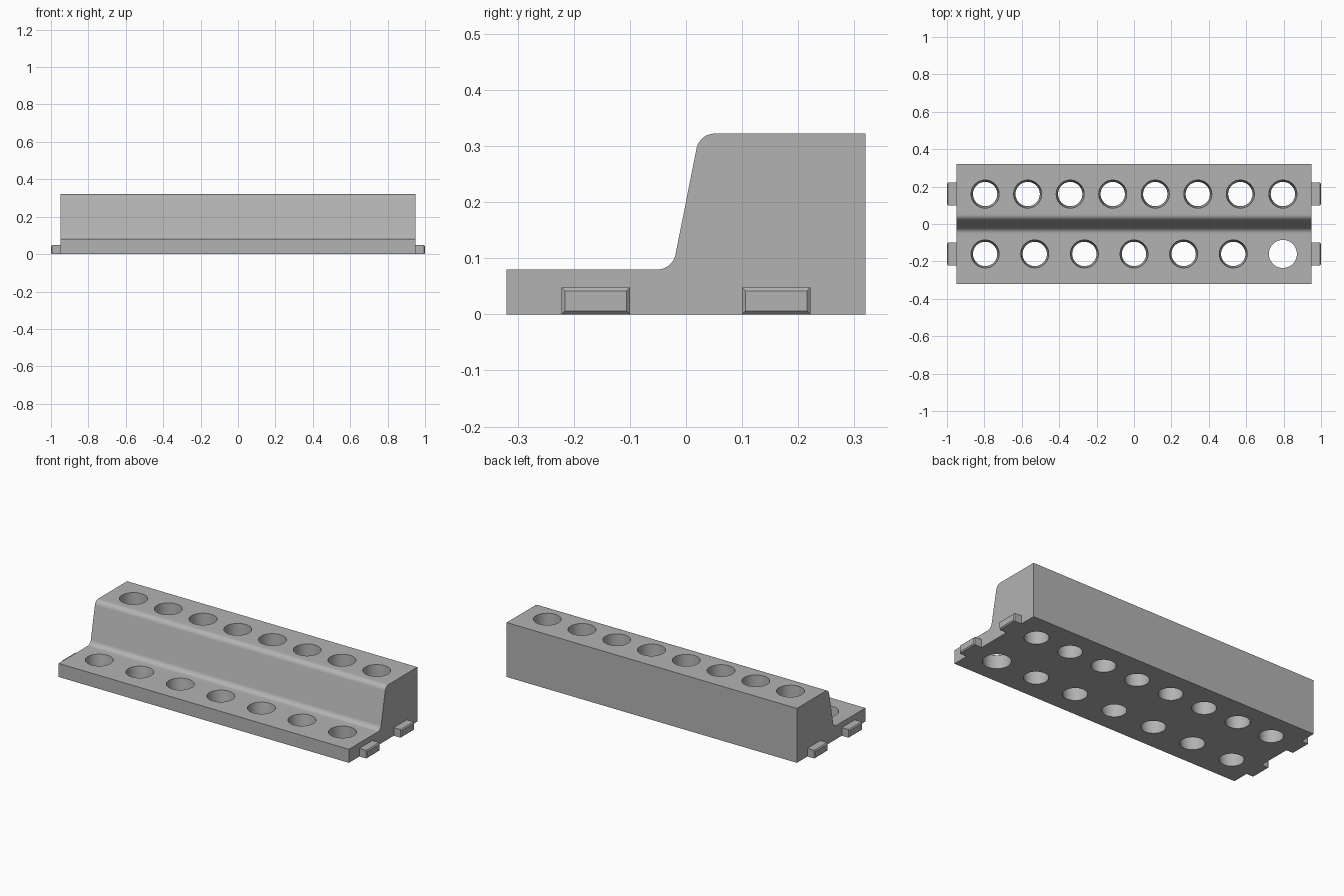
import bpy, bmesh
from mathutils import Matrix

cube = bpy.data.objects.get("Cube")
if cube:
    bpy.data.objects.remove(cube, do_unlink=True)

grey = bpy.data.materials.new("mid_grey")
grey.use_nodes = True
colour = (0.45, 0.45, 0.45, 1)
grey.diffuse_color = colour
grey.node_tree.nodes["Principled BSDF"].inputs["Base Color"].default_value = colour

HALF, HOLE_Y, TOP = 0.95, 0.16, 0.322


def to_object(name, bm):
    bmesh.ops.recalc_face_normals(bm, faces=bm.faces)
    mesh = bpy.data.meshes.new(name)
    bm.to_mesh(mesh)
    bm.free()
    mesh.materials.append(grey)
    obj = bpy.data.objects.new(name, mesh)
    bpy.context.collection.objects.link(obj)
    return obj


# Stepped body: side profile extruded along x, with the two riser edges rounded
profile = [(-0.32, 0), (-0.32, 0.08), (-0.024, 0.08),
           (0.024, TOP), (0.32, TOP), (0.32, 0)]
bm = bmesh.new()
end = bm.faces.new([bm.verts.new((-HALF, y, z)) for y, z in profile])
side = bmesh.ops.extrude_face_region(bm, geom=[end])
bmesh.ops.translate(bm, vec=(2 * HALF, 0, 0),
                    verts=[g for g in side["geom"] if isinstance(g, bmesh.types.BMVert)])
riser = [e for e in bm.edges
         if all(abs(v.co.y) < 0.1 for v in e.verts)
         and abs(e.verts[0].co.x - e.verts[1].co.x) > 1]
bmesh.ops.bevel(bm, geom=riser, offset=0.026, segments=8, profile=0.5, affect="EDGES")
body = to_object("stepped_body", bm)

# Tapered hole cutters, one row per step
bm = bmesh.new()


def add_hole(x, y, top, bottom_radius, top_radius=0.075):
    over = 0.02
    slope = (top_radius - bottom_radius) / top
    bmesh.ops.create_cone(bm, cap_ends=True, segments=48,
                          radius1=bottom_radius - slope * over,
                          radius2=top_radius + slope * over,
                          depth=top + 2 * over,
                          matrix=Matrix.Translation((x, y, top / 2)))


for count, y, top in ((7, -HOLE_Y, 0.08), (8, HOLE_Y, TOP)):
    for i in range(count):
        straight = count == 7 and i == count - 1
        add_hole(-0.796 + 1.592 * i / (count - 1), y, top, 0.075 if straight else 0.065)
cutter = to_object("hole_cutter", bm)
cutter.hide_render = True

cut = body.modifiers.new("holes", "BOOLEAN")
cut.object = cutter
cut.operation = "DIFFERENCE"
cut.solver = "EXACT"
bpy.context.view_layer.objects.active = body
body.select_set(True)
bpy.ops.object.modifier_apply(modifier=cut.name)
bpy.data.objects.remove(cutter, do_unlink=True)
bpy.ops.object.shade_smooth_by_angle(angle=0.5)

# Chamfered locating tabs on both ends
for side_name, sx in (("left", 1), ("right", -1)):
    for row, sy in (("front", -1), ("back", 1)):
        bm = bmesh.new()
        bmesh.ops.create_cube(bm, size=1)
        bmesh.ops.scale(bm, vec=(0.06, 0.122, 0.048), verts=bm.verts)
        bmesh.ops.translate(bm, vec=(sx * 0.97, sy * 0.161, 0.024), verts=bm.verts)
        tip = [e for e in bm.edges if all(abs(v.co.x) > 0.99 for v in e.verts)]
        bmesh.ops.bevel(bm, geom=tip, offset=0.006, segments=1, affect="EDGES")
        to_object(f"{row}_{side_name}_tab", bm)
